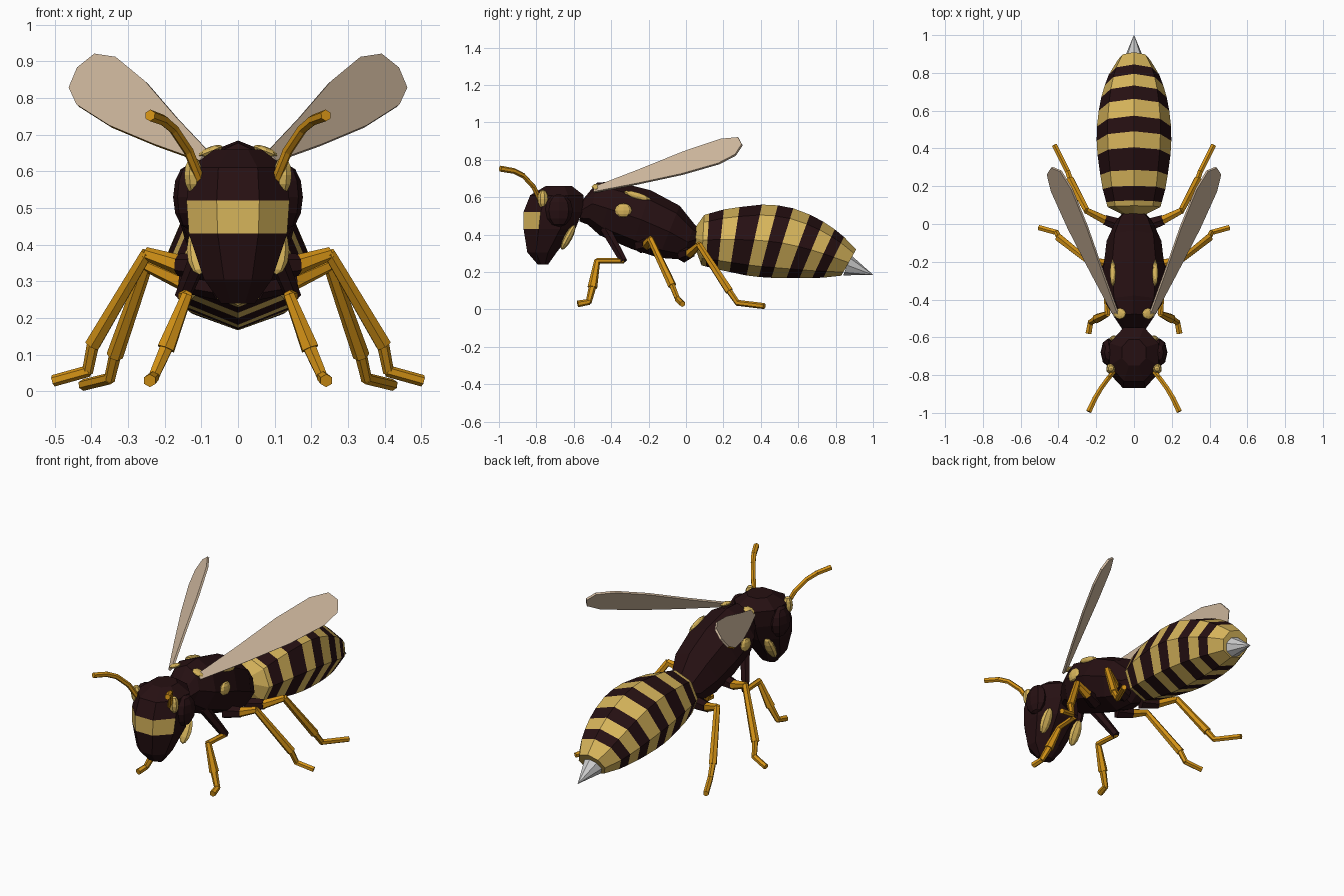
import bpy, bmesh, math
from mathutils import Vector, Matrix, Euler

if "Cube" in bpy.data.objects:
    bpy.data.objects.remove(bpy.data.objects["Cube"])


def material(name, rgb):
    m = bpy.data.materials.new(name)
    m.diffuse_color = (*rgb, 1)
    m.use_nodes = True
    m.node_tree.nodes["Principled BSDF"].inputs["Base Color"].default_value = m.diffuse_color
    return m


DARK = material("dark brown", (0.019, 0.005, 0.006))
YELLOW = material("pale yellow", (0.68, 0.46, 0.105))
ORANGE = material("orange", (0.66, 0.29, 0.008))
TAN = material("wing tan", (0.64, 0.49, 0.35))
GREY = material("sting grey", (0.60, 0.60, 0.60))


def finish(name, bm, mats):
    bmesh.ops.recalc_face_normals(bm, faces=bm.faces)
    me = bpy.data.meshes.new(name)
    bm.to_mesh(me)
    bm.free()
    for m in mats:
        me.materials.append(m)
    ob = bpy.data.objects.new(name, me)
    bpy.context.collection.objects.link(ob)
    return ob


def loft(name, rings, mats, rule=lambda band, side: 0, phase=0.0, n=8):
    """Rings are (y, z, half width, half height, tilt in degrees)."""
    bm = bmesh.new()
    loops = []
    for y, z, hx, h, tilt in rings:
        t = math.radians(tilt)
        loop = []
        for j in range(n):
            a = 2 * math.pi * (j + phase) / n
            loop.append(bm.verts.new((hx * math.cos(a),
                                      y + h * math.sin(a) * math.sin(t),
                                      z + h * math.sin(a) * math.cos(t))))
        loops.append(loop)
    for i in range(len(loops) - 1):
        for j in range(n):
            k = (j + 1) % n
            f = bm.faces.new((loops[i][j], loops[i][k], loops[i + 1][k], loops[i + 1][j]))
            f.material_index = rule(i, j)
    bm.faces.new(loops[0]).material_index = rule(0, 0)
    bm.faces.new(loops[-1]).material_index = rule(len(loops) - 2, 0)
    return finish(name, bm, mats)


def limb(name, pts, radii, mats, dark_segments=0, sides=6):
    """Chain of tapered prisms; radii holds (start, end) per segment."""
    bm = bmesh.new()
    for i, (a, b) in enumerate(zip(pts, pts[1:])):
        a, b = Vector(a), Vector(b)
        d = b - a
        mat = Matrix.Translation((a + b) / 2) @ d.to_track_quat('Z', 'Y').to_matrix().to_4x4()
        new = bmesh.ops.create_cone(bm, cap_ends=True, segments=sides, radius1=radii[i][0],
                                    radius2=radii[i][1], depth=d.length + 0.008, matrix=mat)
        for f in {f for v in new["verts"] for f in v.link_faces}:
            f.material_index = 1 if i < dark_segments else 0
    return finish(name, bm, mats)


def blob(name, loc, size, mat, rot=(0, 0, 0), u=8, v=6):
    bm = bmesh.new()
    m = (Matrix.Translation(loc) @ Euler([math.radians(r) for r in rot]).to_matrix().to_4x4()
         @ Matrix.Diagonal((*size, 1)))
    bmesh.ops.create_uvsphere(bm, u_segments=u, v_segments=v, radius=1, matrix=m)
    return finish(name, bm, [mat])


# Abdomen: rings sit on the stripe borders
keys = [(.09, .37, .14, .135), (.2, .375, .17, .165), (.4, .37, .198, .2), (.55, .35, .196, .193),
        (.7, .31, .168, .157), (.8, .275, .13, .118), (.87, .25, .085, .08)]


def section(y):
    for a, b in zip(keys, keys[1:]):
        if y <= b[0] + 1e-6:
            f = (y - a[0]) / (b[0] - a[0])
            return tuple(p + (q - p) * f for p, q in zip(a, b)) + (3 + 34 * (y - .09),)


borders = [.09, .115, .185, .26, .365, .44, .515, .60, .67, .735, .79, .87]
loft("abdomen", [(.045, .385, .05, .045, 0)] + [section(y) for y in borders],
     [DARK, YELLOW], lambda i, j: 1 if i == 0 or i % 2 == 1 else 0)

# Sting
limb("sting", [(0, .865, .235), (0, .996, .186)], [(.058, .001)], [GREY], sides=8)

# Thorax
loft("thorax", [(-.56, .53, .06, .06, 10), (-.50, .565, .10, .115, 12), (-.42, .54, .15, .15, 16),
                (-.24, .48, .163, .165, 18), (-.09, .415, .145, .15, 22), (.01, .36, .10, .10, 22),
                (.07, .38, .05, .045, 10)], [DARK])

# Head: horizontal rings from chin to crown, yellow band on the face
loft("head", [(-.765, .24, .05, .03, 90), (-.77, .305, .10, .085, 90), (-.73, .43, .145, .15, 90),
              (-.712, .52, .152, .17, 90), (-.69, .61, .14, .155, 90), (-.68, .66, .07, .075, 90)],
     [DARK, YELLOW], lambda i, j: 1 if i == 2 and j in (4, 5, 6) else 0, phase=0.5)

# Wing outline as (along, across), mapped to a slanted blade
outline = [(0, -.12), (.3, -.36), (.6, -.55), (.85, -.58), (.96, -.4), (1, 0),
           (.97, .4), (.85, .58), (.6, .52), (.3, .3), (0, .12)]
LEGS = {
    "front_leg": ([(.08, -.43, .43), (.15, -.335, .26), (.14, -.475, .26), (.195, -.5, .12),
                   (.23, -.52, .04), (.24, -.575, .03)],
                  [(.03, .022), (.016, .016), (.016, .026), (.02, .016), (.016, .018)], 1),
    "middle_leg": ([(.08, -.24, .34), (.16, -.21, .345), (.25, -.19, .375), (.395, -.075, .13),
                    (.41, -.045, .055), (.50, -.02, .03)],
                   [(.04, .03), (.028, .018), (.018, .023), (.017, .015), (.016, .016)], 1),
    "hind_leg": ([(.06, -.01, .29), (.15, .02, .30), (.25, .07, .345), (.335, .23, .10),
                  (.35, .275, .035), (.42, .415, .018)],
                 [(.04, .03), (.026, .018), (.018, .023), (.017, .015), (.016, .016)], 1),
}

for s, side in ((1, "right"), (-1, "left")):
    # Wings
    bm = bmesh.new()
    root, axis = Vector((.09, -.49, .64)), Vector((.345, .79, .24))
    chord = Vector((-.092, .01, .112))
    normal = axis.cross(chord).normalized() * .006
    layers = []
    for k in (-1, 1):
        layer = []
        for t, w in outline:
            p = root + axis * t + chord * w + normal * k
            layer.append(bm.verts.new((p.x * s, p.y, p.z)))
        layers.append(layer)
        bm.faces.new(layer)
    for i in range(len(outline)):
        j = (i + 1) % len(outline)
        f = bm.faces.new((layers[0][i], layers[0][j], layers[1][j], layers[1][i]))
        if s < 0 and outline[i][1] < 0 and outline[j][1] < 0:
            f.material_index = 1
    finish(side + "_wing", bm, [TAN, ORANGE])

    # Legs
    for name, (pts, radii, dark) in LEGS.items():
        limb(side + "_" + name, [(x * s, y, z) for x, y, z in pts], radii, [ORANGE, DARK], dark)

    # Antennae
    pts = [(.10, -.775, .57), (.135, -.815, .655), (.175, -.87, .715), (.205, -.92, .74),
           (.238, -.99, .752)]
    limb(side + "_antenna", [(x * s, y, z) for x, y, z in pts],
         [(.013, .014), (.014, .014), (.014, .015), (.015, .016)], [ORANGE])

    # Eyes and yellow markings
    blob(side + "_eye", (.135 * s, -.68, .53), (.042, .075, .088), DARK)
    blob(side + "_brow_spot", (.122 * s, -.765, .59), (.026, .03, .05), YELLOW, (0, 0, 20 * s))
    blob(side + "_cheek_stripe", (.105 * s, -.63, .385), (.035, .022, .075), YELLOW, (-28, 0, 0))
    blob(side + "_flank_spot", (.152 * s, -.335, .53), (.018, .045, .038), YELLOW)
    blob(side + "_back_stripe", (.112 * s, -.26, .607), (.016, .075, .018), YELLOW, (-17, 0, 0))
    blob(side + "_shoulder_spot", (.075 * s, -.475, .655), (.035, .03, .012), YELLOW, (0, 22 * s, 0))
